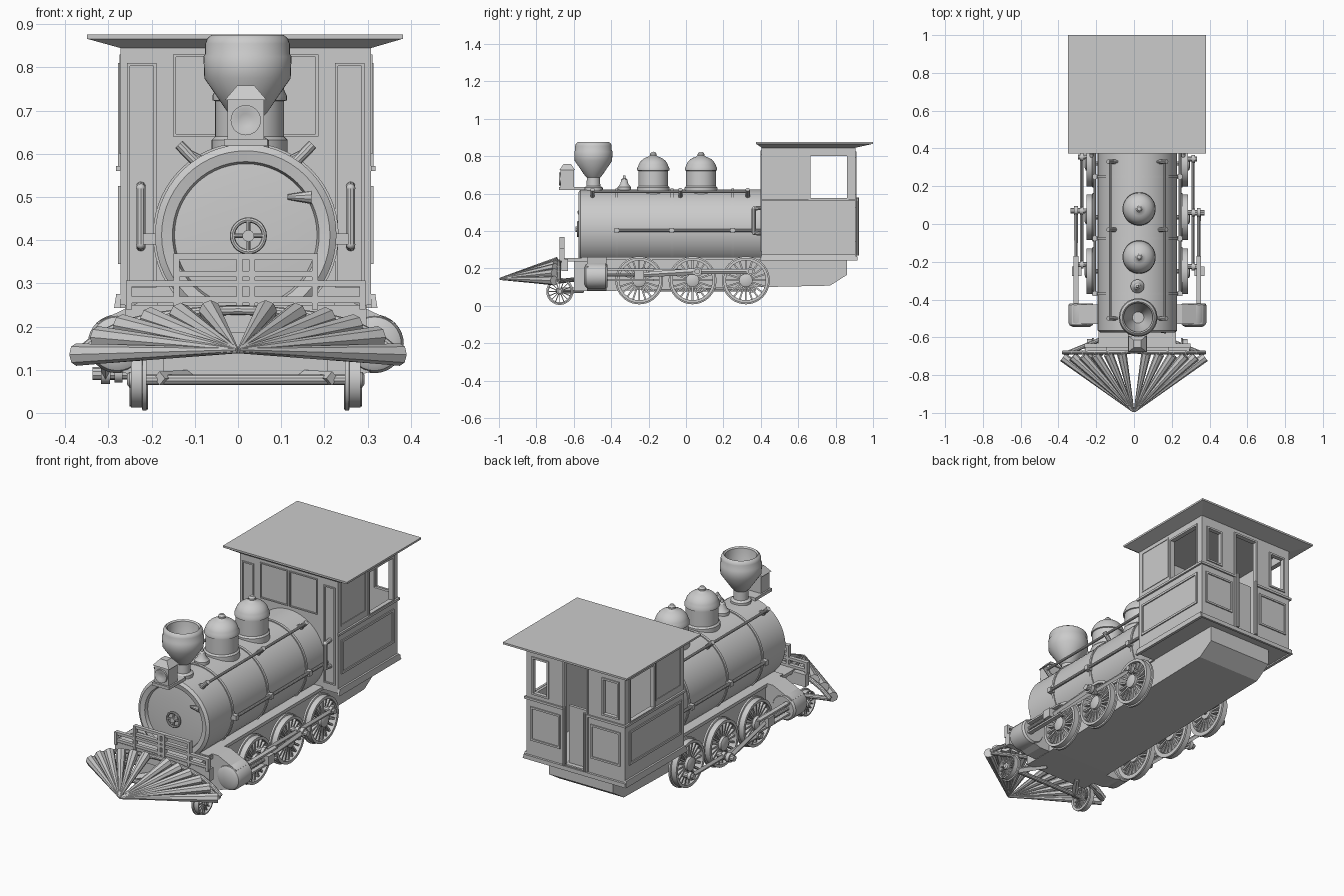
import bpy, bmesh, math
from mathutils import Matrix, Vector

if "Cube" in bpy.data.objects:
    bpy.data.objects.remove(bpy.data.objects["Cube"])

CX = 0.018  # centre line of the body


def finish(name, bm, smooth=False):
    bmesh.ops.recalc_face_normals(bm, faces=bm.faces)
    me = bpy.data.meshes.new(name)
    bm.to_mesh(me)
    bm.free()
    if smooth:
        me.shade_smooth()
        me.set_sharp_from_angle(angle=math.radians(35))
    ob = bpy.data.objects.new(name, me)
    bpy.context.collection.objects.link(ob)
    return ob


def frustum(name, lo, hi, z0, z1):
    """Block with bottom rectangle lo and top rectangle hi (x0, x1, y0, y1)."""
    bm = bmesh.new()
    for v in bmesh.ops.create_cube(bm, size=2)['verts']:
        r, z = (hi, z1) if v.co.z > 0 else (lo, z0)
        v.co = (r[v.co.x > 0], r[2 + (v.co.y > 0)], z)
    return finish(name, bm)


def box(name, x0, x1, y0, y1, z0, z1):
    return frustum(name, (x0, x1, y0, y1), (x0, x1, y0, y1), z0, z1)


def prism_y(name, pts, y0, y1, along='Y'):
    bm = bmesh.new()
    place = (lambda p, t: (p[0], t, p[1])) if along == 'Y' else (lambda p, t: (t, p[0], p[1]))
    f = bm.faces.new([bm.verts.new(place(p, y0)) for p in pts])
    ext = bmesh.ops.extrude_face_region(bm, geom=[f])['geom']
    move = Vector((0, y1 - y0, 0)) if along == 'Y' else Vector((y1 - y0, 0, 0))
    bmesh.ops.translate(bm, vec=move, verts=[g for g in ext if isinstance(g, bmesh.types.BMVert)])
    return finish(name, bm)


def spin(bm, profile, n):
    vs = [bm.verts.new((r, 0, z)) for r, z in profile]
    es = [bm.edges.new(p) for p in zip(vs, vs[1:])]
    bmesh.ops.spin(bm, geom=vs + es, cent=(0, 0, 0), axis=(0, 0, 1), angle=2 * math.pi, steps=n)
    bmesh.ops.remove_doubles(bm, verts=bm.verts, dist=1e-5)


TURN = {'Z': Matrix.Identity(4),
        'Y': Matrix(((1, 0, 0, 0), (0, 0, 1, 0), (0, 1, 0, 0), (0, 0, 0, 1))),
        'X': Matrix(((0, 0, 1, 0), (0, 1, 0, 0), (1, 0, 0, 0), (0, 0, 0, 1)))}


def lathe(name, profile, loc, axis='Z', n=40):
    bm = bmesh.new()
    spin(bm, profile, n)
    bmesh.ops.transform(bm, matrix=Matrix.Translation(loc) @ TURN[axis], verts=bm.verts)
    return finish(name, bm, True)


def bar(name, a, b, r0, r1=None, n=10, flat=1.0):
    """Straight or tapered rod from a to b, optionally flattened."""
    a, b = Vector(a), Vector(b)
    bm = bmesh.new()
    bmesh.ops.create_cone(bm, cap_ends=True, segments=n, radius1=r0, radius2=r1 or r0, depth=(b - a).length)
    m = Matrix.Translation((a + b) / 2) @ (b - a).to_track_quat('Z', 'Y').to_matrix().to_4x4()
    bmesh.ops.transform(bm, matrix=m @ Matrix.Diagonal((flat, 1, 1, 1)), verts=bm.verts)
    return finish(name, bm, n > 4)


def pipe(name, pts, r):
    for a, b in zip(pts, pts[1:]):
        bar(name, a, b, r)
    for p in pts[1:-1]:
        lathe(name + "_elbow", [(r * math.sin(t * math.pi / 6), -r * math.cos(t * math.pi / 6)) for t in range(7)], p, n=10)


def trim(name, side, at, u0, u1, z0, z1, w=0.01, d=0.006):
    """Raised rectangular moulding on an x or y facing wall."""
    for a, b, c, e in ((u0, u1, z0, z0 + w), (u0, u1, z1 - w, z1), (u0, u0 + w, z0, z1), (u1 - w, u1, z0, z1)):
        if side == 'X':
            box(name, at - d, at + d, a, b, c, e)
        else:
            box(name, a, b, at - d, at + d, c, e)


# boiler with recessed front plate and bands
lathe("boiler", [(0, -0.558), (0.1, -0.558), (0.165, -0.552), (0.17, -0.57), (0.195, -0.575), (0.21, -0.565),
                 (0.21, 0.41), (0, 0.41)], (CX, 0, 0.412), 'Y', 56)
for y in (-0.37, -0.075, 0.25):
    lathe("boiler_band", [(0.208, -0.007), (0.215, -0.007), (0.215, 0.007), (0.208, 0.007)], (CX, y, 0.412), 'Y', 56)

# smokebox door hand wheel and hinge
lathe("hand_wheel", [(0.037 + 0.006 * math.cos(t), 0.006 * math.sin(t)) for t in [k * math.pi / 4 for k in range(9)]],
      (CX + 0.006, -0.578, 0.41), 'Y', 28)
for dx, dz in ((0.035, 0), (0, 0.035)):
    bar("hand_wheel_spoke", (CX + 0.006 - dx, -0.578, 0.41 - dz), (CX + 0.006 + dx, -0.578, 0.41 + dz), 0.005)
bar("hand_wheel_hub", (CX + 0.006, -0.55, 0.41), (CX + 0.006, -0.59, 0.41), 0.014)
bar("door_hinge", (0.115, -0.565, 0.5), (0.17, -0.565, 0.5), 0.006, 0.016)

# chimney, domes and bell
lathe("chimney", [(0.05, 0.6), (0.05, 0.632), (0.037, 0.64), (0.035, 0.685), (0.045, 0.695), (0.1, 0.775), (0.102, 0.825),
                  (0.098, 0.832), (0.098, 0.855), (0.093, 0.868), (0.084, 0.875), (0.077, 0.868), (0.072, 0.82),
                  (0.03, 0.71), (0, 0.71)], (0.022, -0.495, 0))
for y in (-0.175, 0.08):
    lathe("steam_dome", [(0.088, 0.59), (0.088, 0.632), (0.08, 0.64), (0.08, 0.722), (0.086, 0.724), (0.086, 0.735)]
          + [(0.082 * math.cos(a), 0.735 + 0.066 * math.sin(a)) for a in [k * math.pi / 20 for k in range(1, 9)]]
          + [(0.018, 0.804), (0.018, 0.812), (0.01, 0.822), (0, 0.824)], (0.027, y, 0))
lathe("bell", [(0.036, 0.605), (0.036, 0.635), (0.022, 0.65), (0.016, 0.675), (0.008, 0.682), (0.007, 0.697), (0, 0.698)],
      (CX, -0.33, 0), n=24)

# headlight on its bracket
box("headlight_bracket", CX - 0.05, CX + 0.05, -0.68, -0.54, 0.618, 0.634)
box("headlight_box", CX - 0.042, CX + 0.042, -0.67, -0.598, 0.634, 0.725)
frustum("headlight_roof", (CX - 0.048, CX + 0.048, -0.677, -0.592), (CX - 0.02, CX + 0.02, -0.655, -0.615), 0.725, 0.758)
lathe("headlight_lens", [(0.035, 0), (0.035, -0.012), (0.029, -0.012), (0.015, -0.007), (0, -0.005)], (CX, -0.668, 0.678), 'Y', 28)

# handrails and their brackets
for s in (-1, 1):
    x = CX + s * 0.145
    pipe("upper_handrail", [(CX + s * 0.105, -0.5, 0.59), (x, -0.5, 0.61), (x, 0.33, 0.61), (CX + s * 0.105, 0.33, 0.59)], 0.007)
    for y in (-0.5, -0.03, 0.33):
        bar("upper_rail_bracket", (CX + s * 0.105, y, 0.57), (CX + s * 0.155, y, 0.622), 0.012)
    bar("side_rail", (CX + s * 0.226, -0.37, 0.403), (CX + s * 0.226, 0.41, 0.403), 0.008)
    for y in (-0.37, -0.075, 0.25):
        box("side_rail_bracket", CX + s * 0.222 - 0.016, CX + s * 0.222 + 0.016, y - 0.012, y + 0.012, 0.39, 0.416)
    pipe("cab_grab_handle", [(CX + s * 0.243, 0.41, 0.385), (CX + s * 0.243, 0.362, 0.39),
                             (CX + s * 0.243, 0.362, 0.52), (CX + s * 0.243, 0.41, 0.525)], 0.011)

# underframe and running plate
prism_y("underframe", [(-0.6, 0.25), (-0.6, 0.08), (-0.4, 0.08), (0.4, 0.1), (0.77, 0.108), (0.86, 0.165), (0.86, 0.25)],
        CX - 0.19, CX + 0.19, 'X')
box("running_plate", CX - 0.2, CX + 0.2, -0.56, 0.41, 0.245, 0.262)
box("front_deck", CX - 0.205, CX + 0.205, -0.66, -0.53, 0.238, 0.256)

# cab walls
L, R, F, B = CX - 0.29, CX + 0.29, 0.405, 0.905
T = 0.02
box("cab_floor", L, R, F, B, 0.25, 0.265)
box("cab_front_wall", L, R, F, F + T, 0.25, 0.86)
for s in (-1, 1):
    o = CX + s * 0.29
    a, b = sorted((o, o - s * T))
    box("cab_side_lower", a, b, F, B, 0.25, 0.575)
    box("cab_side_front", a, b, F, 0.665, 0.57, 0.86)
    box("cab_side_header", a, b, 0.66, B, 0.8, 0.86)
    box("cab_corner_post", a, b, 0.86, B, 0.57, 0.8)
    trim("side_window_frame", 'X', o, 0.655, 0.87, 0.567, 0.81)
    trim("side_lower_panel", 'X', o, 0.43, 0.87, 0.345, 0.525, 0.012)
    trim("side_upper_panel", 'X', o, 0.43, 0.64, 0.6, 0.83, 0.008, 0.003)
    # rear wall halves beside the doorway, each with a window
    span = lambda p, q: sorted((CX + s * p, CX + s * q))
    box("cab_rear_lower", *span(0.065, 0.29), B - T, B, 0.25, 0.6)
    box("cab_rear_header", *span(0.065, 0.29), B - T, B, 0.785, 0.86)
    box("cab_rear_post", *span(0.25, 0.29), B - T, B, 0.6, 0.785)
    box("cab_rear_inner_panel", *span(0.065, 0.165), B - T, B, 0.6, 0.785)
    trim("rear_window_frame", 'Y', B, *span(0.157, 0.258), 0.592, 0.793)
    trim("rear_lower_panel", 'Y', B, *span(0.09, 0.265), 0.345, 0.525)
    trim("front_side_panel", 'Y', F, *span(0.207, 0.275), 0.29, 0.81, 0.007)
    trim("front_upper_panel", 'Y', F, *span(0.005, 0.168), 0.64, 0.83, 0.006)
    bar("door_handrail", (CX + s * 0.06, B + 0.012, 0.27), (CX + s * 0.06, B + 0.012, 0.58), 0.008)
    box("rear_ledge", *span(0.065, 0.3), B - 0.005, B + 0.008, 0.56, 0.572)
    a, b = sorted((o, o + s * 0.01))
    box("waist_ledge", a, b, F - 0.006, B + 0.008, 0.56, 0.572)
    frustum("cab_skirt", (min(o, o + s * 0.015), max(o, o + s * 0.015), F - 0.01, B + 0.012), (a, b, F, B), 0.243, 0.275)
box("cab_rear_door_header", CX - 0.066, CX + 0.066, B - T, B, 0.815, 0.86)
trim("door_frame", 'Y', B, CX - 0.075, CX + 0.075, 0.26, 0.825)
box("rear_door_lower", CX - 0.065, CX + 0.065, B - 0.05, B - 0.035, 0.25, 0.57)
box("rear_sill", L - 0.01, R + 0.01, B, B + 0.012, 0.243, 0.265)

# roof
frustum("roof_soffit", (L, R, F, B), (-0.348, 0.38, 0.375, 1.0), 0.845, 0.866)
box("roof", -0.35, 0.382, 0.373, 1.0, 0.866, 0.876)


# spoked wheels, flange on the inner side
def wheel(name, r, w, rim, hub, spokes, loc, s):
    bm = bmesh.new()
    h = w / 2
    spin(bm, [(r, -h), (r, -h * 0.5), (r - 0.007, -h * 0.4), (r - 0.007, h), (r - rim, h), (r - rim, -h), (r, -h)], 40)
    spin(bm, [(0, -h), (hub, -h), (hub, h * 1.2), (hub * 0.6, h * 1.5), (0, h * 1.5)], 20)
    for k in range(spokes):
        m = Matrix.Rotation(2 * math.pi * k / spokes, 4, 'Z') @ Matrix.Translation(((hub + r - rim) / 2, 0, 0))
        bmesh.ops.create_cube(bm, size=1, matrix=m @ Matrix.Diagonal((r - rim - hub + 0.008, r * 0.07, w * 0.5, 1)))
    bmesh.ops.transform(bm, matrix=Matrix.Translation(loc) @ Matrix.Diagonal((s, 1, 1, 1)) @ TURN['X'], verts=bm.verts)
    finish(name, bm, True)


DRIVE = (-0.25, 0.035, 0.32)
for s in (-1, 1):
    x = CX + s * 0.248
    for y in DRIVE:
        wheel("drive_wheel", 0.128, 0.042, 0.022, 0.036, 20, (x, y, 0.136), s)
    wheel("pilot_wheel", 0.072, 0.036, 0.014, 0.018, 16, (x, -0.675, 0.077), s)

    # side rod and crank pins, set a part turn apart on each side
    py, pz = (0.025, 0.048) if s > 0 else (0.035, -0.045)
    xr, xm = CX + s * 0.295, CX + s * 0.325
    pins = [(y + py, 0.136 + pz) for y in DRIVE]
    bar("coupling_rod", (xr, *pins[0]), (xr, *pins[2]), 0.014, n=4, flat=0.6)
    for y, z in pins:
        bar("crank_pin", (x, y, z), (CX + s * 0.315, y, z), 0.014)
        bar("rod_boss", (xr - s * 0.009, y, z), (xr + s * 0.009, y, z), 0.021, n=16)
    bar("main_crank_pin", (xr, *pins[1]), (CX + s * 0.355, *pins[1]), 0.015)
    bar("main_rod_boss", (xm - s * 0.01, *pins[1]), (xm + s * 0.01, *pins[1]), 0.024, n=16)
    bar("connecting_rod", (xm, -0.25, 0.165), (xm, *pins[1]), 0.013, 0.018, n=4, flat=0.6)
    bar("piston_rod", (xm, -0.43, 0.165), (xm, -0.25, 0.165), 0.009)
    box("crosshead", xm - 0.022, xm + 0.03, -0.275, -0.225, 0.142, 0.19)
    for z in (0.138, 0.194):
        box("slide_bar", xm - 0.012, xm + 0.012, -0.43, -0.17, z - 0.005, z + 0.005)

    # steam cylinder and its sloping casing
    lathe("steam_cylinder", [(0, -0.545), (0.045, -0.545), (0.062, -0.535), (0.068, -0.52), (0.068, -0.43), (0.06, -0.42), (0, -0.42)],
          (CX + s * 0.298, 0, 0.16), 'Y', 32)
    prism_y("cylinder_casing", [(CX + s * px, pz) for px, pz in ((0.15, 0.262), (0.235, 0.262), (0.345, 0.21),
                                                              (0.3, 0.1), (0.25, 0.082), (0.15, 0.082))], -0.53, -0.425)
    # pilot truck arm
    bar("truck_arm", (CX + s * 0.1, -0.55, 0.085), (CX + s * 0.2, -0.69, 0.08), 0.016, n=4)

for y, z in [(y, 0.136) for y in DRIVE] + [(-0.675, 0.077)]:
    bar("axle", (CX - 0.25, y, z), (CX + 0.25, y, z), 0.012)

# front beam and railing
box("buffer_beam", CX - 0.28, CX + 0.28, -0.665, -0.632, 0.185, 0.25)
for x0, x1, z in ((-0.165, 0.165, 0.362), (-0.165, 0.165, 0.322), (-0.275, 0.275, 0.3), (-0.275, 0.275, 0.262)):
    box("front_rail", CX + x0, CX + x1, -0.672, -0.652, z - 0.007, z + 0.007)
for dx, top in ((-0.27, 0.307), (-0.16, 0.369), (-0.014, 0.369), (0.014, 0.369), (0.16, 0.369), (0.27, 0.307)):
    box("front_rail_post", CX + dx - 0.007, CX + dx + 0.007, -0.675, -0.65, 0.24, top)

# cowcatcher fan of tapered bars from the nose to a hoop
FAN = ((0.065, 0.236), (0.135, 0.23), (0.205, 0.22), (0.27, 0.203), (0.325, 0.175), (0.375, 0.135))
for s in (-1, 1):
    for px, pz in FAN:
        bar("cowcatcher_bar", (s * 0.003, -0.993, 0.146), (s * px, -0.68 - 0.025 * px / 0.375, pz), 0.005, 0.026, n=8)
    bar("cowcatcher_sill", (0, -0.993, 0.143), (s * 0.37, -0.7, 0.128), 0.005, 0.018, n=8)
    pipe("cowcatcher_hoop", [(0, -0.675, 0.238)] + [(s * a, -0.68, b) for a, b in FAN], 0.011)
    bar("cowcatcher_brace", (s * 0.37, -0.69, 0.13), (s * 0.15, -0.6, 0.14), 0.012)
